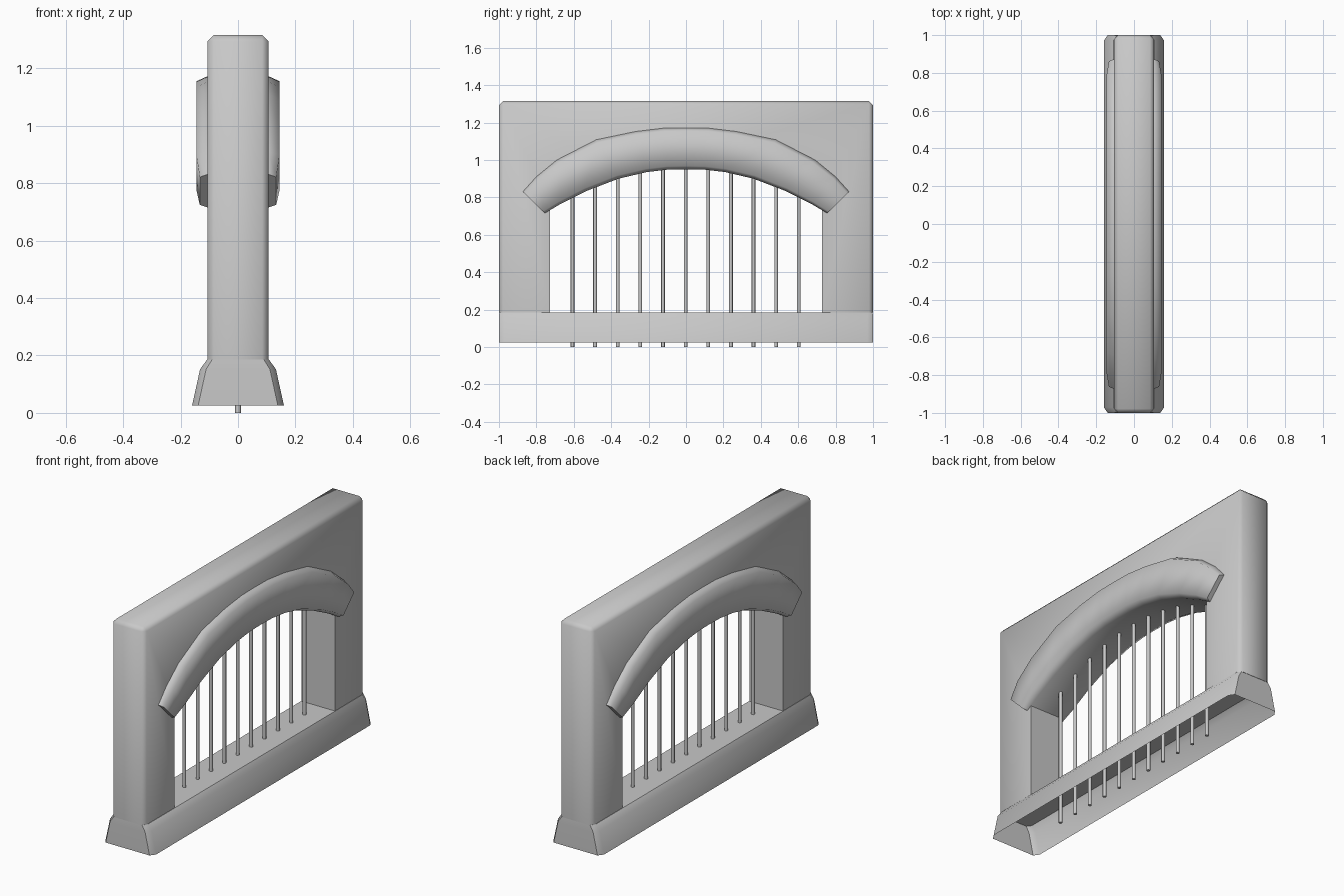
import bpy, bmesh, math

cube = bpy.data.objects.get("Cube")
if cube:
    bpy.data.objects.remove(cube, do_unlink=True)

GREY = (0.58, 0.58, 0.58, 1)
stone = bpy.data.materials.new("grey stone")
stone.use_nodes = True
stone.diffuse_color = GREY
stone.node_tree.nodes["Principled BSDF"].inputs["Base Color"].default_value = GREY


def finish(bm, name, angle):
    bmesh.ops.recalc_face_normals(bm, faces=bm.faces)
    mesh = bpy.data.meshes.new(name)
    bm.to_mesh(mesh)
    bm.free()
    mesh.materials.append(stone)
    obj = bpy.data.objects.new(name, mesh)
    bpy.context.collection.objects.link(obj)
    bpy.ops.object.select_all(action='DESELECT')
    obj.select_set(True)
    bpy.context.view_layer.objects.active = obj
    bpy.ops.object.shade_smooth_by_angle(angle=math.radians(angle))
    return obj


def loft(rings, cap_start=True, cap_end=True):
    bm = bmesh.new()
    loops = [[bm.verts.new(p) for p in ring] for ring in rings]
    n = len(loops[0])
    for a, b in zip(loops, loops[1:]):
        for i in range(n):
            j = (i + 1) % n
            bm.faces.new((a[i], a[j], b[j], b[i]))
    if cap_start:
        bm.faces.new(loops[0])
    if cap_end:
        bm.faces.new(loops[-1])
    return bm


def mirrored(half):
    # Mirrors a half curve, given outwards from y = 0
    return [(-y, z) for y, z in reversed(half[1:])] + half


# Lower and upper edges of the arch moulding
lower = mirrored([(0, .95), (.1, .948), (.21, .935), (.36, .90), (.53, .835), (.67, .765), (.755, .715)])
upper = mirrored([(0, 1.172), (.12, 1.17), (.27, 1.152), (.48, 1.108), (.69, 1.0), (.80, .91), (.872, .83)])

# Wall with the arched opening, extruded across its thickness
FLOOR, TOP, HALF = .185, 1.315, .106
JAMB = .726
opening = [(-JAMB, FLOOR), (-JAMB, .76)]
opening += [(y, z + .015) for y, z in lower[1:-1]]
opening += [(JAMB, .76), (JAMB, FLOOR)]
outline = [(-1, FLOOR), (-1, TOP), (1, TOP), (1, FLOOR)] + opening[::-1]
wall = loft([[(x, y, z) for y, z in outline] for x in (-HALF, HALF)])
rim = [e for e in wall.edges
       if all(abs(v.co.y) > .99 for v in e.verts) or all(v.co.z > TOP - .01 for v in e.verts)]
rim = [e for e in rim if not all(v.co.z < FLOOR + .01 for v in e.verts)]
bmesh.ops.bevel(wall, geom=rim, offset=.022, segments=1, affect='EDGES')
finish(wall, "arched_wall", 50)


# Arch moulding: a chamfered section swept between its two edge curves
def section(low, high, inset):
    def at(x, t):
        return (x, low[0] + (high[0] - low[0]) * t, low[1] + (high[1] - low[1]) * t)
    w = .145 - inset
    return [at(-w, .08), at(-.106, 0), at(.106, 0), at(w, .08),
            at(w, .92), at(.106, 1), at(-.106, 1), at(-w, .92)]


last = len(lower) - 1
rings = [section(a, b, .012 if i in (0, last) else 0)
         for i, (a, b) in enumerate(zip(lower, upper))]
finish(loft(rings), "arch_moulding", 72)


# Flared plinth, hollow and open underneath
def footprint(w, d, z, c):
    return [(-w, -d + c, z), (-w + c * .7, -d, z), (w - c * .7, -d, z), (w, -d + c, z),
            (w, d - c, z), (w - c * .7, d, z), (-w + c * .7, d, z), (-w, d - c, z)]


plinth = loft([footprint(.16, 1, .025, .03),
               footprint(.132, 1, .152, .03),
               footprint(.108, .998, FLOOR, .025)], cap_start=False)
finish(plinth, "plinth", 50)

# Vertical bars running from the ground into the arch
for k in range(11):
    y = -.607 + k * .121
    top = 1.0 - .3 * y * y
    ring = [(.01 * math.cos(a), y + .01 * math.sin(a))
            for a in (math.tau * i / 8 for i in range(8))]
    bar = loft([[(px, py, z) for px, py in ring] for z in (0, top)])
    finish(bar, f"bar_{k + 1}", 50)
